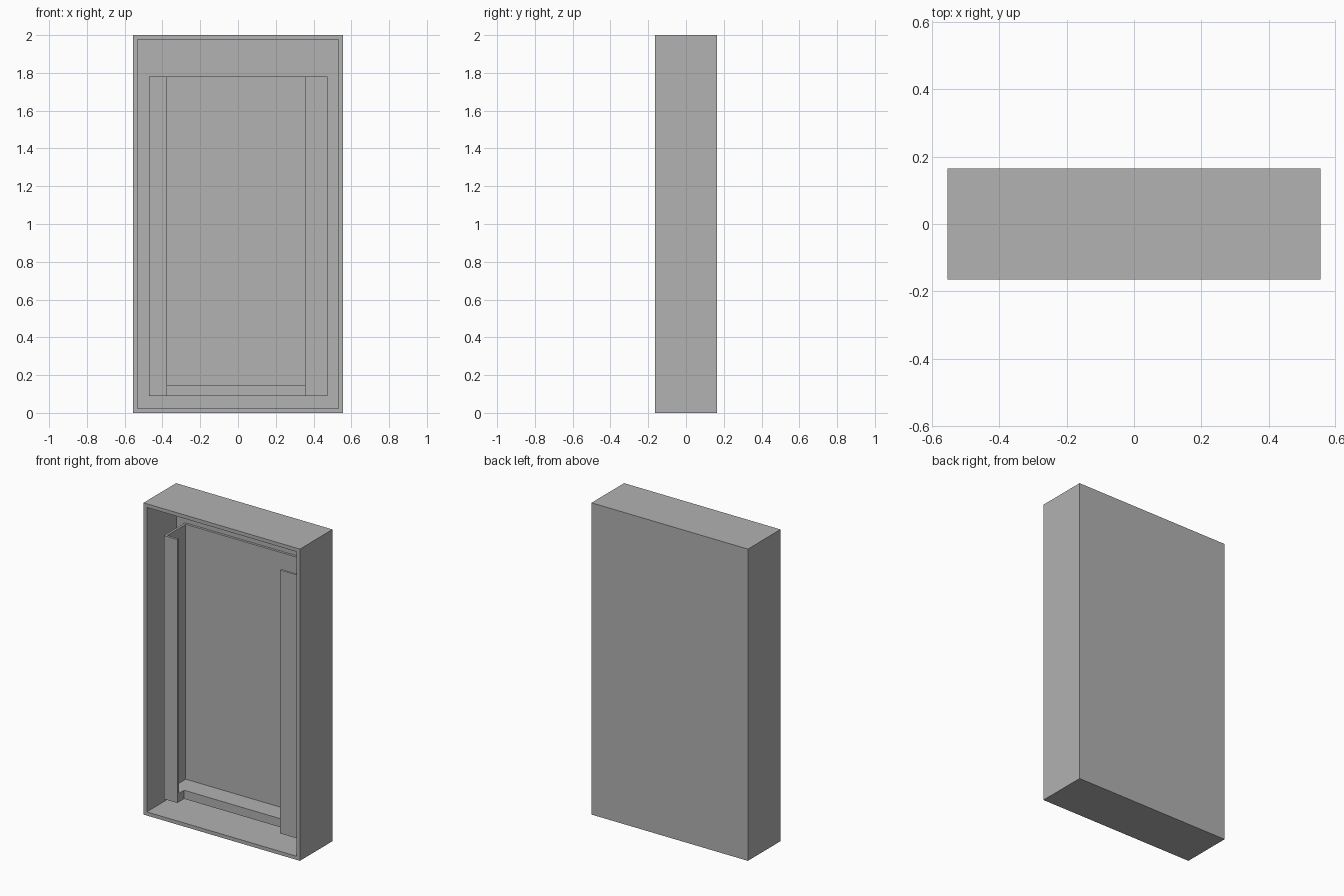
import bpy
import bmesh

default = bpy.data.objects.get("Cube")
if default:
    bpy.data.objects.remove(default, do_unlink=True)

# One plain grey for everything
grey = bpy.data.materials.new("plain_grey")
grey.use_nodes = True
colour = (0.445, 0.445, 0.445, 1)
grey.diffuse_color = colour
grey.node_tree.nodes["Principled BSDF"].inputs["Base Color"].default_value = colour


def finish(name, bm):
    """Turn a bmesh into a named, flat-shaded object."""
    bmesh.ops.recalc_face_normals(bm, faces=bm.faces)
    mesh = bpy.data.meshes.new(name)
    bm.to_mesh(mesh)
    bm.free()
    mesh.materials.append(grey)
    obj = bpy.data.objects.new(name, mesh)
    bpy.context.collection.objects.link(obj)
    return obj


def extrude_plan(name, plan, bottom, top):
    """Raise a floor-plan outline from bottom to top."""
    bm = bmesh.new()
    face = bm.faces.new([bm.verts.new((x, y, bottom)) for x, y in plan])
    raised = bmesh.ops.extrude_face_region(bm, geom=[face])["geom"]
    verts = [v for v in raised if isinstance(v, bmesh.types.BMVert)]
    bmesh.ops.translate(bm, verts=verts, vec=(0, 0, top - bottom))
    return finish(name, bm)


# Outer case: a box with its front inset and pushed back into a cavity
half_w, half_d, height, wall = 0.555, 0.165, 2.0, 0.033
cavity_back = half_d - 0.03
bm = bmesh.new()
bmesh.ops.create_cube(bm, size=1)
bmesh.ops.scale(bm, verts=bm.verts, vec=(2 * half_w, 2 * half_d, height))
bmesh.ops.translate(bm, verts=bm.verts, vec=(0, 0, height / 2))
bm.normal_update()
front = min(bm.faces, key=lambda f: f.calc_center_median().y)
bmesh.ops.inset_region(bm, faces=[front], thickness=wall)
pushed = bmesh.ops.extrude_face_region(bm, geom=[front])["geom"]
bmesh.ops.translate(bm, verts=[v for v in pushed if isinstance(v, bmesh.types.BMVert)],
                    vec=(0, cavity_back + half_d, 0))
if front.is_valid:
    bmesh.ops.delete(bm, geom=[front], context='FACES_ONLY')
finish("outer_case", bm)

# Inner channel: back plate, two side plates and two front flanges in one outline
left, right = -0.47, 0.475
open_left, open_right = -0.375, 0.355
lip, back, t = -0.08, cavity_back, 0.015
channel = [
    (open_left, lip), (left, lip), (left, back), (right, back),
    (right, lip), (open_right, lip), (open_right, lip + t),
    (right - t, lip + t), (right - t, back - t),
    (left + t, back - t), (left + t, lip + t), (open_left, lip + t),
]
low = 0.09
extrude_plan("inner_channel", channel, low, 1.78)

# Base block inside the channel, notched between the flanges
notch = -0.01
block = [
    (left + t, lip + t), (open_left, lip + t), (open_left, notch),
    (open_right, notch), (open_right, lip + t), (right - t, lip + t),
    (right - t, back - t), (left + t, back - t),
]
extrude_plan("base_block", block, low, 0.145)
